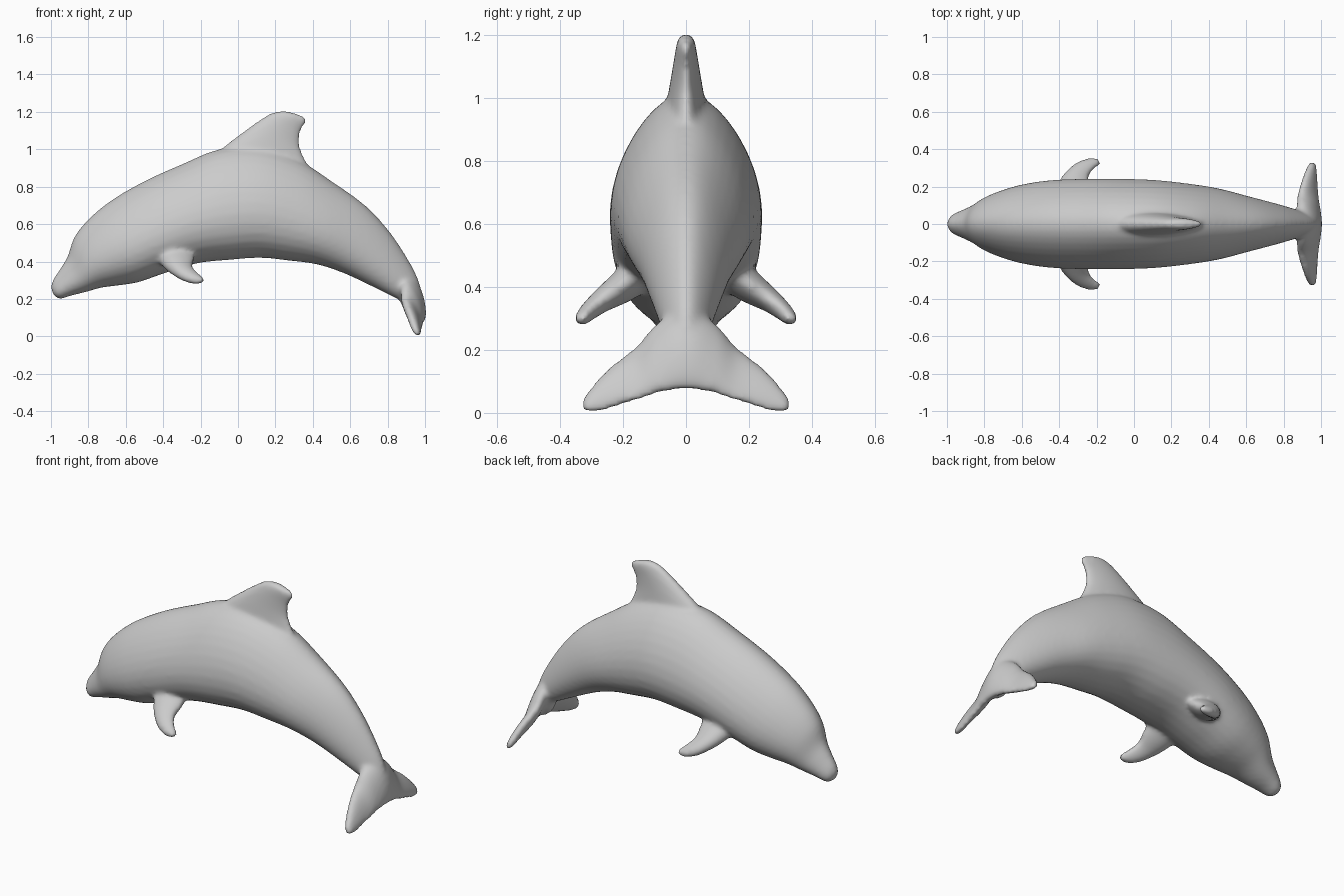
import bpy, bmesh, math
from mathutils import Vector

if "Cube" in bpy.data.objects:
    bpy.data.objects.remove(bpy.data.objects["Cube"])


def spline(rows, steps):
    """Catmull-Rom interpolation through rows of numbers."""
    n, out = len(rows), []
    for i in range(n - 1):
        p0, p1, p2, p3 = (rows[min(max(i + k, 0), n - 1)] for k in (-1, 0, 1, 2))
        for s in range(steps):
            t = s / steps
            out.append([0.5 * (2 * b + (c - a) * t + (2 * a - 5 * b + 4 * c - d) * t * t
                               + (3 * b - a - 3 * c + d) * t ** 3)
                        for a, b, c, d in zip(p0, p1, p2, p3)])
    out.append(list(rows[-1]))
    return out


def loft(bm, rows, taper, steps=5, sides=32):
    """Closed skin over sections (edge point A, edge point B, half thickness)."""
    secs = [(Vector(r[0:3]), Vector(r[3:6]), r[6]) for r in spline(rows, steps)]
    mids = [(a + b) / 2 for a, b, w in secs]
    rings = []
    for i, (a, b, w) in enumerate(secs):
        span = mids[min(i + 1, len(mids) - 1)] - mids[max(i - 1, 0)]
        half = (a - b) / 2
        side = half.cross(span).normalized() * w
        ring = []
        for k in range(sides):
            ang = 2 * math.pi * k / sides
            s, c = math.sin(ang), math.cos(ang)
            ring.append(bm.verts.new(mids[i] + half * s + side * c * (1 - taper * s)))
        rings.append(ring)
    for r, q in zip(rings, rings[1:]):
        for k in range(sides):
            j = (k + 1) % sides
            bm.faces.new((r[k], r[j], q[j], q[k]))
    bm.faces.new(rings[0][::-1])
    bm.faces.new(rings[-1])


def flat(rows):
    """Sections lying in the y = 0 plane."""
    return [(ax, 0, az, bx, 0, bz, w) for ax, az, bx, bz, w in rows]


def flip(rows):
    """Mirror sections across y = 0."""
    return [(a, -b, c, d, -e, f, w) for a, b, c, d, e, f, w in rows]


bm = bmesh.new()

# body: back point, belly point, half width, from beak to tail
loft(bm, flat([
    (-1.0, .268, -.99, .225, .02), (-.988, .305, -.955, .2, .05),
    (-.945, .37, -.89, .218, .075), (-.91, .43, -.82, .235, .10),
    (-.875, .53, -.73, .26, .14), (-.80, .625, -.64, .272, .175),
    (-.68, .725, -.53, .29, .207), (-.50, .83, -.40, .335, .228),
    (-.30, .92, -.22, .39, .235), (-.10, 1.0, -.03, .41, .235),
    (.12, 1.01, .12, .42, .228), (.32, .945, .27, .405, .21),
    (.50, .83, .42, .385, .185), (.68, .70, .56, .34, .145),
    (.81, .56, .70, .275, .11), (.91, .41, .81, .22, .08),
    (.965, .30, .865, .19, .06), (.987, .20, .89, .13, .04),
    (.987, .12, .935, .09, .02)]), 0.25)

# dorsal fin: leading edge, trailing edge, half thickness
loft(bm, flat([
    (-.16, .93, .44, .80, .08), (-.08, 1.01, .37, .925, .062),
    (.03, 1.095, .33, 1.02, .047), (.12, 1.16, .335, 1.09, .036),
    (.175, 1.192, .358, 1.135, .03), (.225, 1.204, .366, 1.158, .024),
    (.27, 1.202, .35, 1.178, .012)]), -0.2)

# tail flukes, one half and its mirror
half_fluke = [
    (.885, .08, .29, .988, .08, .066, .042), (.882, .15, .215, .982, .15, .042, .032),
    (.908, .245, .14, .977, .245, .012, .025), (.932, .31, .068, .97, .305, .0, .02),
    (.95, .333, .03, .966, .33, .004, .011)]
loft(bm, flip(half_fluke)[::-1] + [(.90, 0, .32, .99, 0, .075, .05)] + half_fluke, -0.2)

# pectoral fins
flipper = [
    (-.45, .12, .45, -.23, .13, .47, .06), (-.41, .21, .39, -.235, .20, .41, .05),
    (-.36, .28, .345, -.24, .255, .37, .037), (-.30, .325, .305, -.215, .295, .34, .029),
    (-.235, .345, .284, -.185, .318, .315, .022), (-.195, .343, .287, -.175, .333, .304, .012)]
loft(bm, flipper, -0.2)
loft(bm, flip(flipper), -0.2)

bmesh.ops.recalc_face_normals(bm, faces=bm.faces)
mesh = bpy.data.meshes.new("dolphin_body")
bm.to_mesh(mesh)
bm.free()
dolphin = bpy.data.objects.new("dolphin_body", mesh)
bpy.context.collection.objects.link(dolphin)

# fuse the parts into one skin and soften the joins
fuse = dolphin.modifiers.new("fuse", 'REMESH')
fuse.mode = 'VOXEL'
fuse.voxel_size = 0.012
fuse.use_smooth_shade = True
soften = dolphin.modifiers.new("soften", 'SMOOTH')
soften.factor = 0.5
soften.iterations = 8
